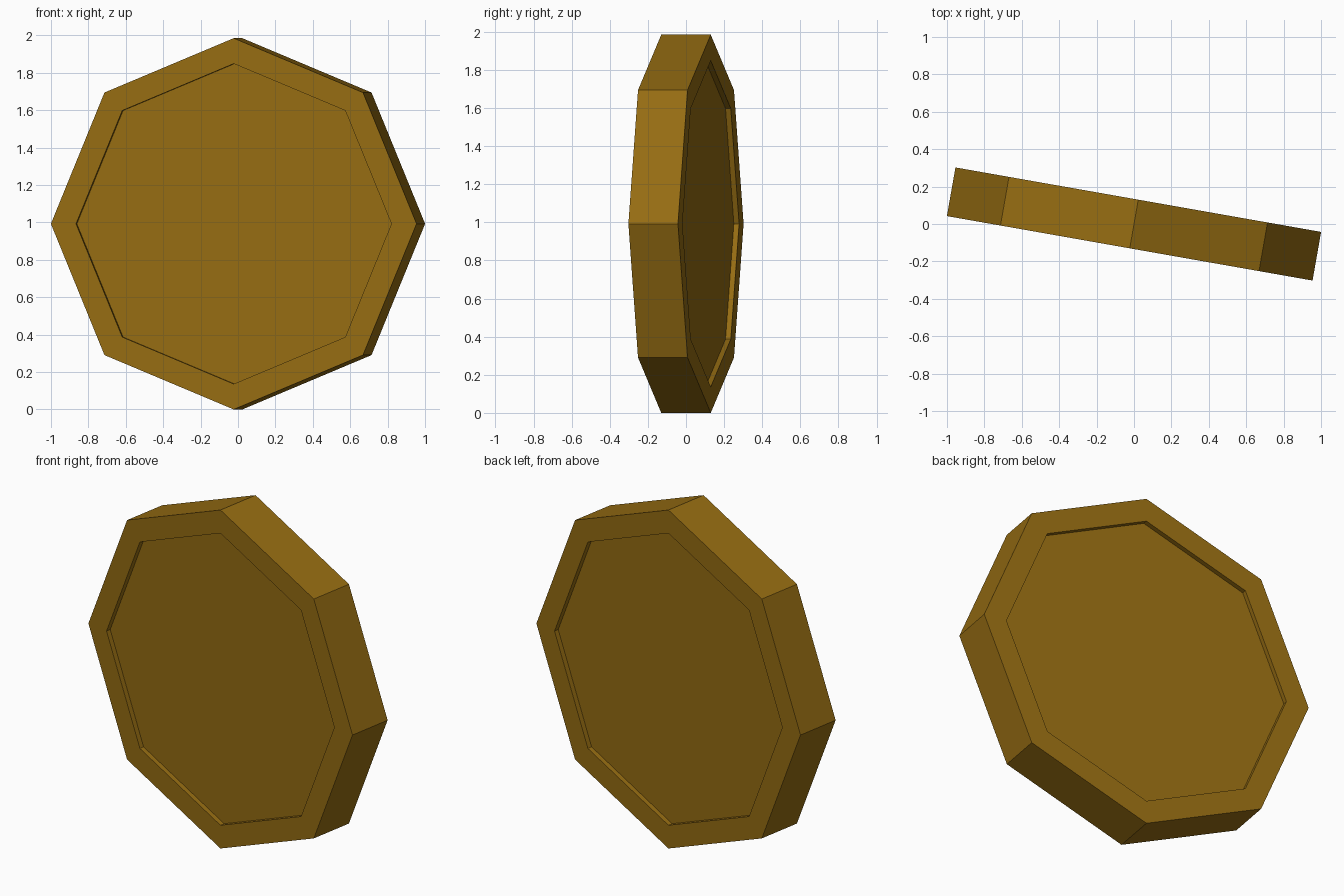
import bpy, bmesh, math
from mathutils import Matrix

if "Cube" in bpy.data.objects:
    bpy.data.objects.remove(bpy.data.objects["Cube"])

RADIUS, THICK, INNER, DEPTH = 0.9925, 0.264, 0.845, 0.028

gold = bpy.data.materials.new("dark gold")
gold.diffuse_color = (0.30, 0.15, 0.006, 1)
gold.use_nodes = True
gold.node_tree.nodes["Principled BSDF"].inputs["Base Color"].default_value = gold.diffuse_color

# octagonal disc, axis along y, one corner straight up
bm = bmesh.new()
bmesh.ops.create_cone(bm, cap_ends=True, segments=8, radius1=RADIUS, radius2=RADIUS, depth=THICK)
bmesh.ops.rotate(bm, verts=bm.verts, matrix=Matrix.Rotation(math.pi / 2, 3, 'X'))

# raised rim and sunken face on both sides
caps = [f for f in bm.faces if len(f.verts) == 8]
for cap in caps:
    normal = cap.normal.copy()
    bmesh.ops.inset_region(bm, faces=[cap], thickness=(RADIUS - INNER) * math.cos(math.pi / 8))
    ext = bmesh.ops.extrude_discrete_faces(bm, faces=[cap])
    floor = ext["faces"][0]
    bmesh.ops.translate(bm, verts=floor.verts, vec=-normal * DEPTH)

# turn slightly about the vertical and stand on the ground
bmesh.ops.rotate(bm, verts=bm.verts, matrix=Matrix.Rotation(math.radians(-10), 3, 'Z'))
bmesh.ops.translate(bm, verts=bm.verts, vec=(0, 0, RADIUS))
bmesh.ops.recalc_face_normals(bm, faces=bm.faces)

mesh = bpy.data.meshes.new("coin")
bm.to_mesh(mesh)
bm.free()
mesh.materials.append(gold)
bpy.context.collection.objects.link(bpy.data.objects.new("coin", mesh))
